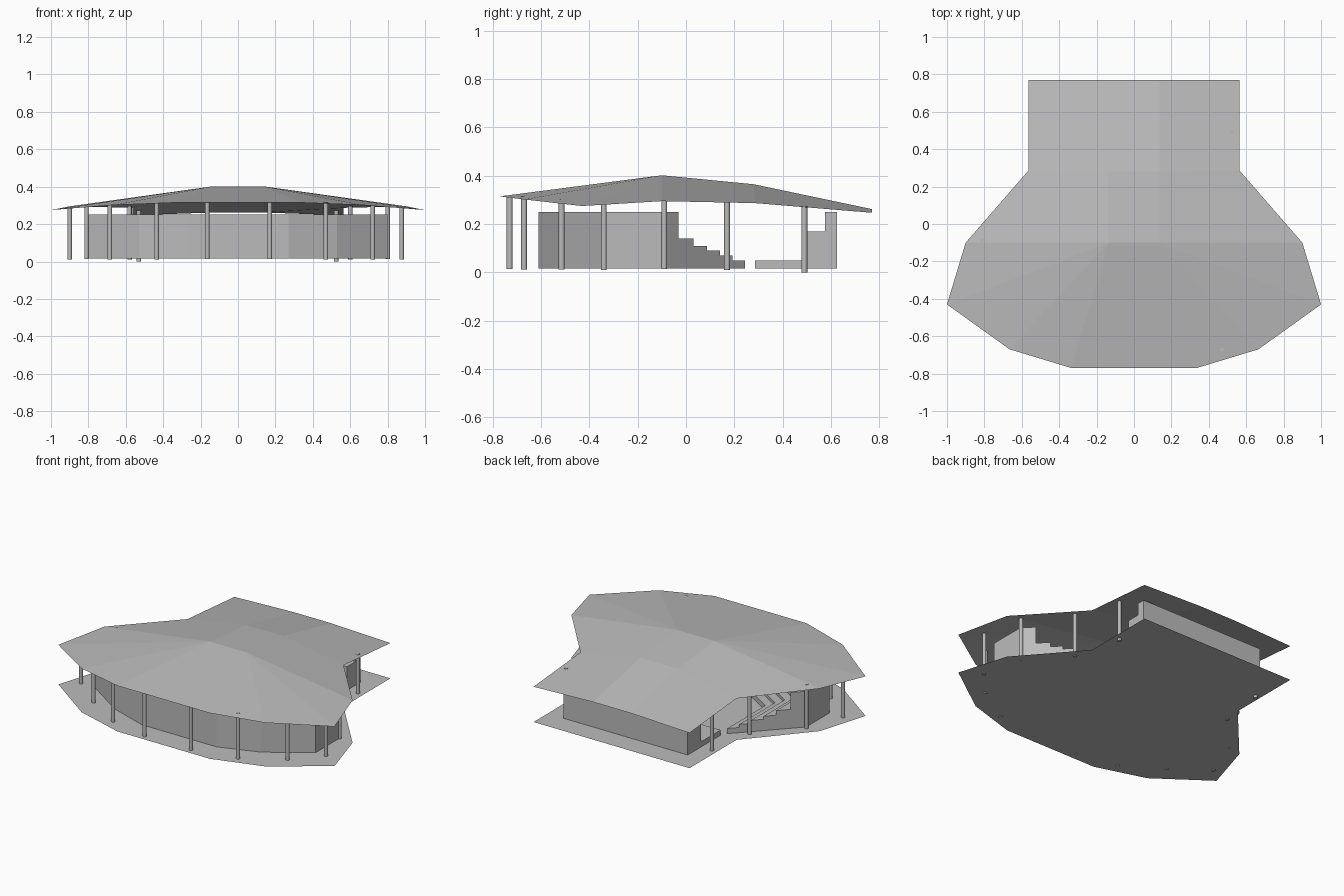
import bpy, bmesh
from mathutils import Vector

cube = bpy.data.objects.get("Cube")
if cube:
    bpy.data.objects.remove(cube)

GREY = (0.5, 0.5, 0.5, 1)
mat = bpy.data.materials.new("light_grey")
mat.use_nodes = True
mat.diffuse_color = GREY
mat.node_tree.nodes["Principled BSDF"].inputs["Base Color"].default_value = GREY


def make_object(name, bm):
    bmesh.ops.remove_doubles(bm, verts=bm.verts, dist=0.0005)
    bmesh.ops.recalc_face_normals(bm, faces=bm.faces)
    mesh = bpy.data.meshes.new(name)
    bm.to_mesh(mesh)
    bm.free()
    mesh.materials.append(mat)
    obj = bpy.data.objects.new(name, mesh)
    bpy.context.collection.objects.link(obj)
    return obj


def face(bm, points):
    return bm.faces.new([bm.verts.new(p) for p in points])


def flip(points):
    return [(-x, *rest) for x, *rest in reversed(points)]


def prism(name, outline, direction):
    """Extrude a closed flat outline along a direction."""
    bm = bmesh.new()
    cap = face(bm, outline)
    out = bmesh.ops.extrude_face_region(bm, geom=[cap], use_keep_orig=True)
    verts = [v for v in out["geom"] if isinstance(v, bmesh.types.BMVert)]
    bmesh.ops.translate(bm, verts=verts, vec=direction)
    return make_object(name, bm)


FLOOR = 0.016

# Eave corners of the left half, back to front
eave = [(0.565, 0.77, 0.247), (0.565, 0.285, 0.287), (0.9, -0.1, 0.295),
        (1.0, -0.43, 0.275), (0.665, -0.67, 0.302), (0.335, -0.77, 0.315)]
# Flat-topped ridge strip, back to front
ridge = [(0.135, 0.77, 0.262), (0.135, 0.28, 0.365),
         (0.135, -0.1, 0.402), (0.135, -0.77, 0.315)]

# Folded sheet roof
bm = bmesh.new()
for a, b in zip(ridge, ridge[1:]):
    face(bm, [a, b] + flip([a, b]))
half = [[ridge[i], ridge[i + 1], eave[i + 1], eave[i]] for i in range(2)]
front = eave[2:] + [ridge[3]]
half += [[ridge[2], b, a] for a, b in zip(front, front[1:])]
for poly in half:
    face(bm, poly)
    face(bm, flip(poly))
make_object("roof", bm)

# Sheet floor under the same outline
bm = bmesh.new()
side = [(x, y, FLOOR) for x, y, z in eave]
face(bm, side + flip(side))
make_object("floor", bm)

# Seating bowl: concentric tiers between an outer and an inner path
outer = [(0.8, -0.1), (0.8, -0.34), (0.53, -0.52), (0.27, -0.61)]
inner = [(0.47, 0.245), (0.47, -0.15), (0.31, -0.25), (0.16, -0.3)]
outer = [Vector(p) for p in outer + flip(outer)]
inner = [Vector(p) for p in inner + flip(inner)]
tiers = [(0, 0.25), (0.2, 0.14), (0.38, 0.11), (0.54, 0.09),
         (0.7, 0.07), (0.85, 0.05)]

profile = [(0, FLOOR)]
for i, (t, z) in enumerate(tiers):
    t_next = tiers[i + 1][0] if i + 1 < len(tiers) else 1
    profile += [(t, z), (t_next, z)]
profile.append((1, FLOOR))

bm = bmesh.new()
sections = []
for o, n in zip(outer, inner):
    sections.append([(*o.lerp(n, t), z) for t, z in profile])
for s, r in zip(sections, sections[1:]):
    for k in range(len(profile)):
        j = (k + 1) % len(profile)
        face(bm, [s[k], s[j], r[j], r[k]])
for s in (sections[0], sections[-1]):
    face(bm, s)
make_object("seating_tiers", bm)

# Stage with its stepped back wall
stage = [(0.285, FLOOR), (0.285, 0.05), (0.485, 0.05), (0.485, 0.17),
         (0.575, 0.17), (0.575, 0.25), (0.625, 0.25), (0.625, FLOOR)]
prism("stage_and_back_wall", [(-0.45, y, z) for y, z in stage], (0.9, 0, 0))

# Columns: right x, left x, y, foot, top
columns = [(-0.165, 0.17, -0.73, 0.014, 0.318), (-0.435, 0.47, -0.67, 0.012, 0.317),
           (-0.685, 0.72, -0.515, 0.012, 0.303), (-0.9, 0.875, -0.34, 0.01, 0.286),
           (-0.81, 0.8, -0.09, 0.014, 0.306), (-0.58, 0.6, 0.17, 0.01, 0.298),
           (-0.53, 0.525, 0.49, 0.0, 0.274)]
for n, (right, left, y, foot, top) in enumerate(columns, 1):
    for label, x in (("right", right), ("left", left)):
        bm = bmesh.new()
        bmesh.ops.create_cone(bm, cap_ends=True, segments=16, radius1=0.012,
                              radius2=0.012, depth=top - foot)
        bmesh.ops.translate(bm, verts=bm.verts, vec=(x, y, (top + foot) / 2))
        obj = make_object(f"{label}_column_{n}", bm)
        for poly in obj.data.polygons:
            poly.use_smooth = len(poly.vertices) == 4
